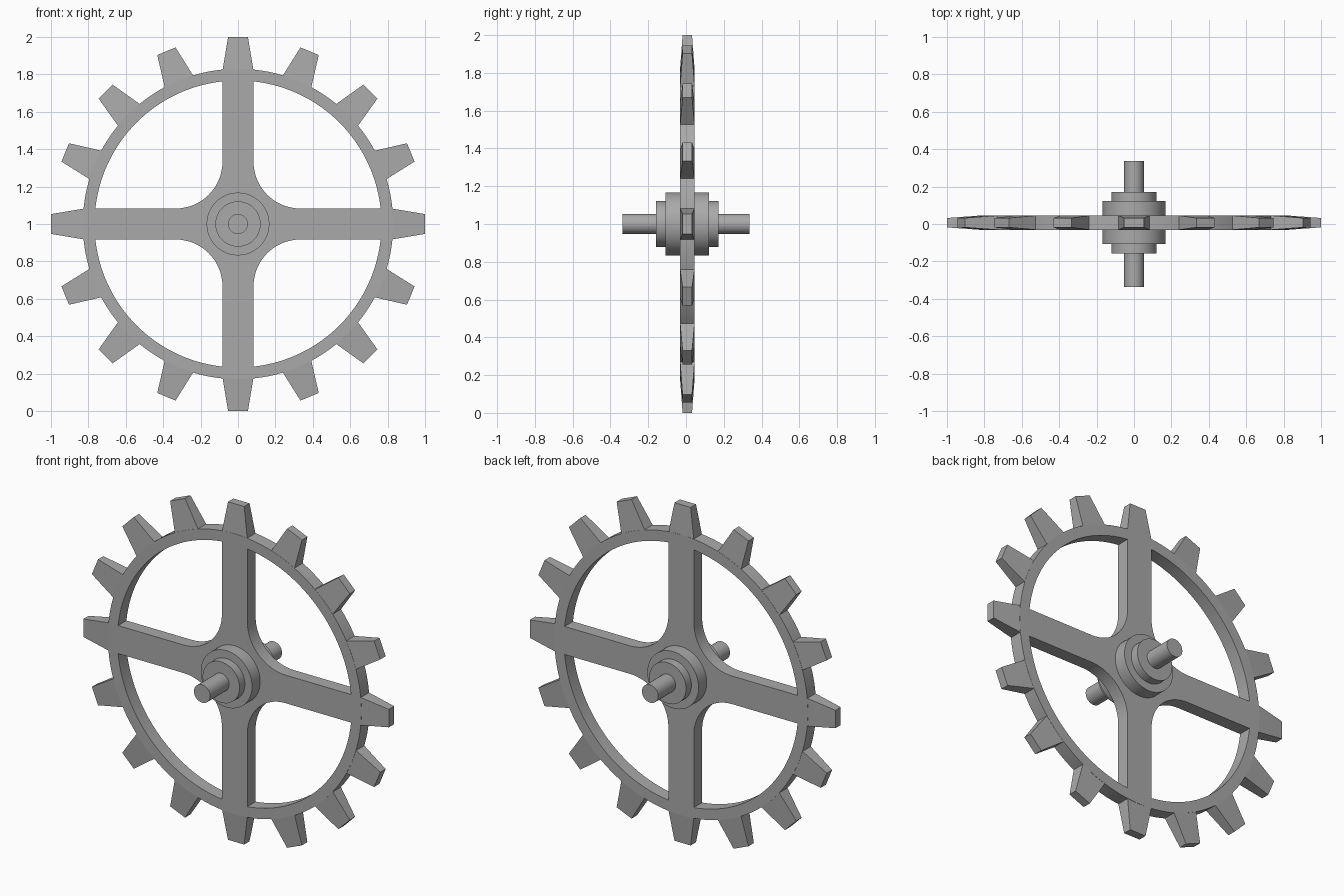
import bpy
import bmesh
from math import cos, sin, pi, asin, radians
from mathutils import Matrix, Vector

cube = bpy.data.objects.get("Cube")
if cube:
    bpy.data.objects.remove(cube, do_unlink=True)

CENTRE = Vector((0, 0.007, 1))   # middle of the wheel
HALF = 0.039                     # half thickness of the wheel
RIM_OUT, RIM_IN = 0.83, 0.767
SPOKE = 0.083                    # half width of a spoke
FILLET = 0.25                    # rounding where spokes meet
TEETH = 16

grey = bpy.data.materials.new("grey_metal")
grey.use_nodes = True
grey.diffuse_color = (0.4, 0.4, 0.4, 1)
grey.node_tree.nodes["Principled BSDF"].inputs["Base Color"].default_value = (0.4, 0.4, 0.4, 1)


def finish(obj):
    """Apply the material and smooth only the round surfaces."""
    obj.data.materials.clear()
    obj.data.materials.append(grey)
    bpy.ops.object.select_all(action='DESELECT')
    obj.select_set(True)
    bpy.context.view_layer.objects.active = obj
    bpy.ops.object.shade_smooth_by_angle(angle=radians(30))


def arc(cx, cy, r, start, end, steps):
    return [(cx + r * cos(start + (end - start) * i / steps),
             cy + r * sin(start + (end - start) * i / steps)) for i in range(steps + 1)]


def add_loop(curve, points):
    spline = curve.splines.new('POLY')
    spline.points.add(len(points) - 1)
    for p, (x, y) in zip(spline.points, points):
        p.co = (x, y, 0, 1)
    spline.use_cyclic_u = True


# Rim and spokes: a disc outline with four rounded windows
curve = bpy.data.curves.new("rim_and_spokes", 'CURVE')
curve.dimensions = '2D'
curve.fill_mode = 'BOTH'
curve.extrude = HALF
add_loop(curve, arc(0, 0, RIM_OUT, 0, 2 * pi, 128)[:-1])
edge = asin(SPOKE / RIM_IN)
c = SPOKE + FILLET
window = arc(0, 0, RIM_IN, edge, pi / 2 - edge, 28) + arc(c, c, FILLET, pi, 1.5 * pi, 16)
for k in range(4):
    turn = Matrix.Rotation(k * pi / 2, 2)
    add_loop(curve, [tuple(turn @ Vector(p)) for p in window])
wheel = bpy.data.objects.new("rim_and_spokes", curve)
bpy.context.collection.objects.link(wheel)
wheel.location = CENTRE
wheel.rotation_euler.x = pi / 2
bpy.ops.object.select_all(action='DESELECT')
wheel.select_set(True)
bpy.context.view_layer.objects.active = wheel
bpy.ops.object.convert(target='MESH')
wheel = bpy.context.view_layer.objects.active
bm = bmesh.new()
bm.from_mesh(wheel.data)
bmesh.ops.remove_doubles(bm, verts=bm.verts, dist=0.0001)
bmesh.ops.recalc_face_normals(bm, faces=bm.faces)
bm.to_mesh(wheel.data)
bm.free()
finish(wheel)

# Teeth: blocks tapered in width and thickness toward the tip
bm = bmesh.new()
for k in range(TEETH):
    verts = bmesh.ops.create_cube(bm, size=2)["verts"]
    for v in verts:
        if v.co.z > 0:
            v.co = (v.co.x * 0.053, v.co.y * 0.025, 1)
        else:
            v.co = (v.co.x * 0.084, v.co.y * HALF, 0.815)
    bmesh.ops.rotate(bm, verts=verts, cent=(0, 0, 0),
                     matrix=Matrix.Rotation(k * 2 * pi / TEETH, 3, 'Y'))
mesh = bpy.data.meshes.new("teeth")
bm.to_mesh(mesh)
bm.free()
teeth = bpy.data.objects.new("teeth", mesh)
teeth.location = CENTRE
bpy.context.collection.objects.link(teeth)
finish(teeth)

# Hub, collar and axle: stepped cylinders along the axis
for name, radius, half, y in (("hub", 0.168, 0.115, 0.007),
                              ("collar", 0.121, 0.165, 0.007),
                              ("axle", 0.053, 0.336, 0)):
    bpy.ops.mesh.primitive_cylinder_add(vertices=48, radius=radius, depth=2 * half,
                                        location=(0, y, 1), rotation=(pi / 2, 0, 0))
    part = bpy.context.object
    part.name = name
    finish(part)
